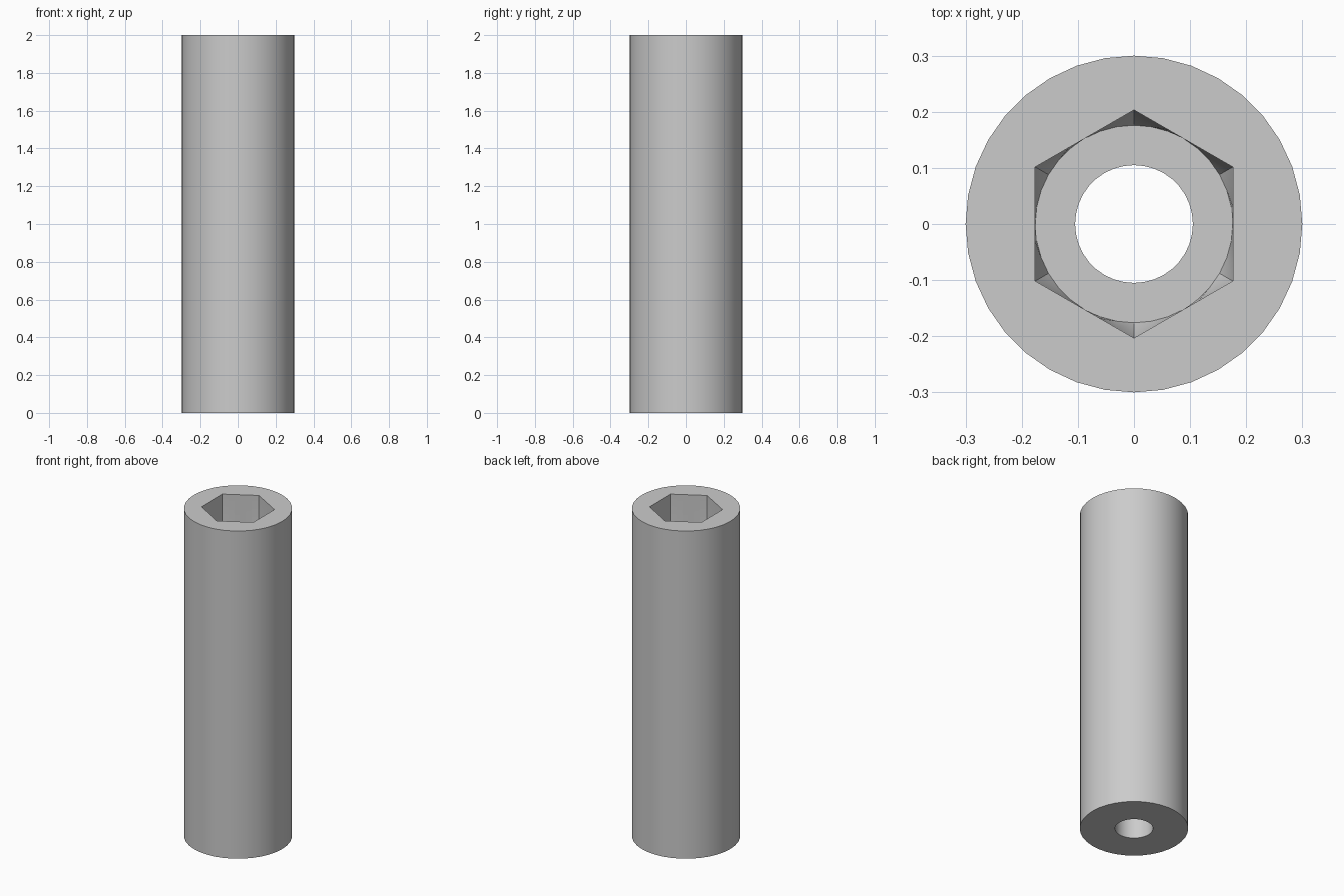
import bpy, bmesh, math

cube = bpy.data.objects.get("Cube")
if cube:
    bpy.data.objects.remove(cube, do_unlink=True)

SIDES = 36
HEIGHT = 2.0
OUTER, BORE, FLAT = 0.3, 0.105, 0.176   # radii; FLAT is the hexagon's inradius
FLOOR = 1.1                             # height of the socket floor


def circle(radius):
    return lambda angle: radius


def hexagon(angle):
    # Corners point along +y and -y
    sector = math.pi / 3
    offset = (angle + sector / 2) % sector - sector / 2
    return FLAT / math.cos(offset)


# Closed stack of rings: outer wall, top rim, hex socket, sloped corners, floor, bore
rings = [(circle(OUTER), 0), (circle(OUTER), HEIGHT), (hexagon, HEIGHT),
         (hexagon, FLOOR + 0.04), (circle(FLAT), FLOOR),
         (circle(BORE), FLOOR), (circle(BORE), 0)]

bm = bmesh.new()
loops = []
for radius, z in rings:
    loop = []
    for i in range(SIDES):
        a = math.tau * i / SIDES
        r = radius(a)
        loop.append(bm.verts.new((r * math.cos(a), r * math.sin(a), z)))
    loops.append(loop)

for k, low in enumerate(loops):
    high = loops[(k + 1) % len(loops)]
    for i in range(SIDES):
        j = (i + 1) % SIDES
        bm.faces.new((low[i], low[j], high[j], high[i]))

bmesh.ops.remove_doubles(bm, verts=bm.verts, dist=0.0001)
bmesh.ops.recalc_face_normals(bm, faces=bm.faces)
mesh = bpy.data.meshes.new("hex_socket_sleeve")
bm.to_mesh(mesh)
bm.free()

sleeve = bpy.data.objects.new("hex_socket_sleeve", mesh)
bpy.context.collection.objects.link(sleeve)

# Plain grey metal
grey = bpy.data.materials.new("grey_metal")
grey.use_nodes = True
colour = (0.6, 0.6, 0.6, 1)
grey.diffuse_color = colour
grey.node_tree.nodes["Principled BSDF"].inputs["Base Color"].default_value = colour
mesh.materials.append(grey)

bpy.context.view_layer.objects.active = sleeve
sleeve.select_set(True)
bpy.ops.object.shade_smooth_by_angle(angle=math.radians(30))
